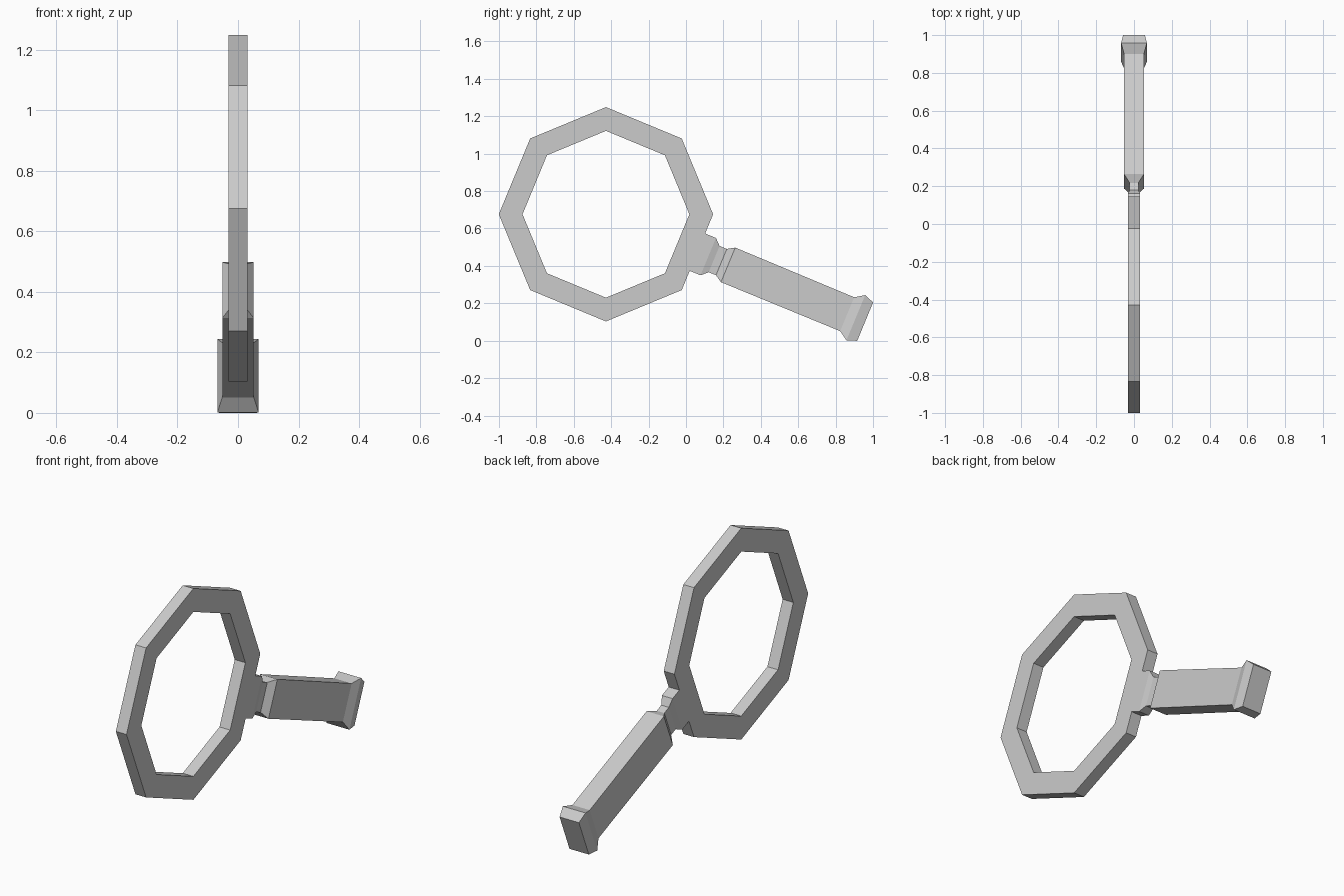
import bpy, bmesh
from math import sin, cos, radians
from mathutils import Vector

if "Cube" in bpy.data.objects:
    bpy.data.objects.remove(bpy.data.objects["Cube"])

CENTER = Vector((0, -0.428, 0.676))
SIDES = 8
TILT = radians(-22.5)
AXIS = Vector((0, cos(TILT), sin(TILT)))
SIDE = Vector((0, -sin(TILT), cos(TILT)))
X = Vector((1, 0, 0))


def loft(name, sections, closed):
    """Skin a list of equal-length point loops; closed joins last to first."""
    bm = bmesh.new()
    loops = [[bm.verts.new(p) for p in s] for s in sections]
    pairs = list(zip(loops, loops[1:]))
    if closed:
        pairs.append((loops[-1], loops[0]))
    else:
        bm.faces.new(loops[0])
        bm.faces.new(loops[-1])
    for a, b in pairs:
        for i in range(len(a)):
            j = (i + 1) % len(a)
            bm.faces.new((a[i], a[j], b[j], b[i]))
    bmesh.ops.recalc_face_normals(bm, faces=bm.faces)
    mesh = bpy.data.meshes.new(name)
    bm.to_mesh(mesh)
    bm.free()
    obj = bpy.data.objects.new(name, mesh)
    bpy.context.collection.objects.link(obj)
    return obj


def rect(s, w, t):
    """Rectangle across the handle at distance s from the ring centre."""
    return [CENTER + AXIS * s + SIDE * (w * a) + X * (t * b)
            for a, b in ((1, 1), (-1, 1), (-1, -1), (1, -1))]


# Octagonal lens frame
frame = []
for i in range(SIDES):
    a = radians(360 / SIDES * i)
    out = Vector((0, cos(a), sin(a)))
    frame.append([CENTER + out * r + X * x for r, x in
                  ((0.573, 0.032), (0.573, -0.032), (0.446, -0.032), (0.446, 0.032))])
loft("lens_frame", frame, True)

# Handle: collar, pinched neck, grip and flared end cap (distance, half width, half depth)
stations = [(0.529, 0.108, 0.032), (0.592, 0.108, 0.032), (0.626, 0.076, 0.023),
            (0.668, 0.076, 0.023), (0.707, 0.100, 0.052), (1.396, 0.098, 0.052),
            (1.446, 0.131, 0.068), (1.500, 0.111, 0.058)]
loft("handle", [rect(*s) for s in stations], False)
